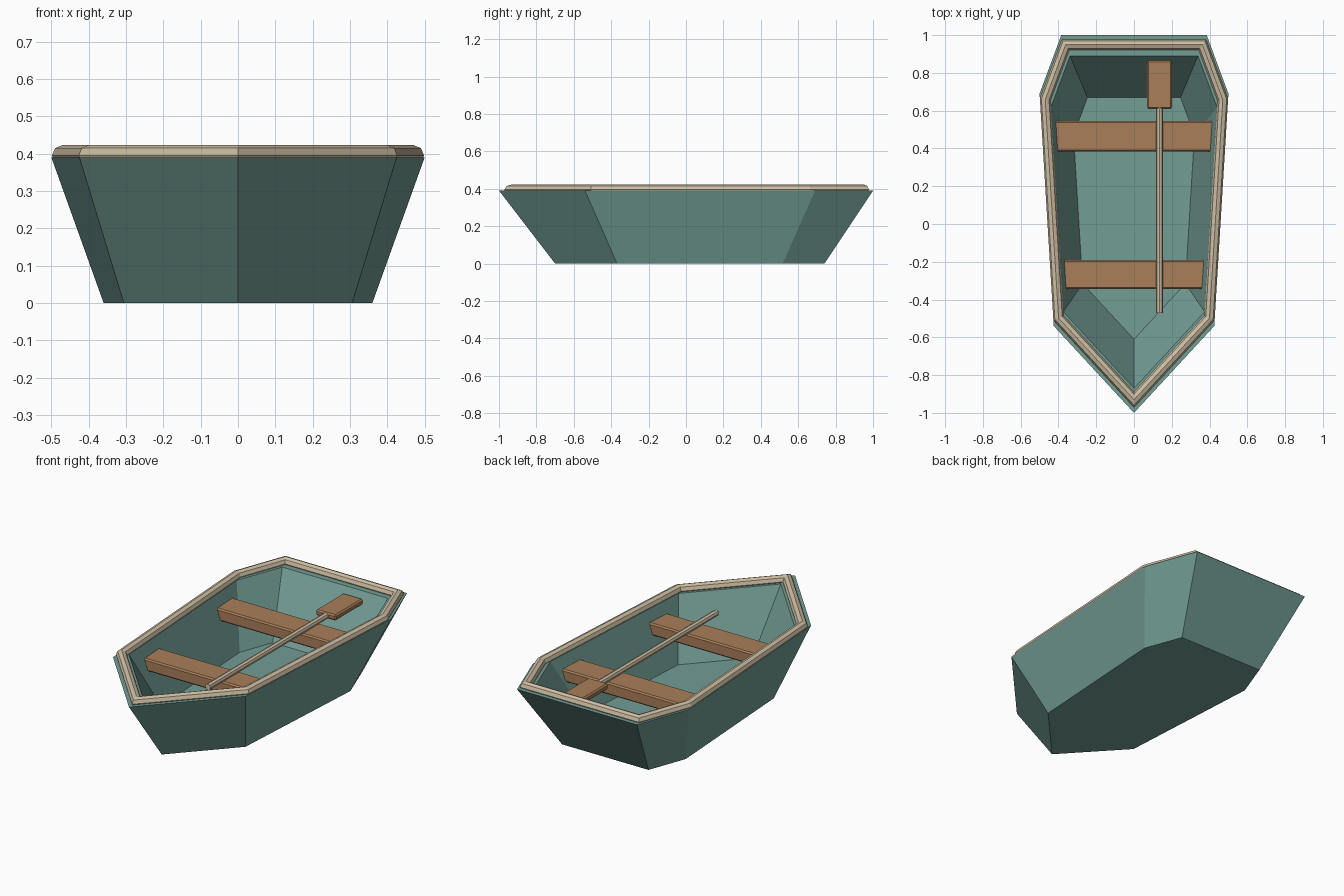
import bpy, bmesh, math
from mathutils import Vector

if "Cube" in bpy.data.objects:
    bpy.data.objects.remove(bpy.data.objects["Cube"])


def material(name, rgb):
    m = bpy.data.materials.new(name)
    m.diffuse_color = (*rgb, 1)
    m.use_nodes = True
    m.node_tree.nodes["Principled BSDF"].inputs["Base Color"].default_value = m.diffuse_color
    return m


PAINT = material("teal_paint", (0.17, 0.34, 0.30))
TRIM = material("cream_trim", (0.62, 0.52, 0.37))
WOOD = material("brown_wood", (0.40, 0.21, 0.10))


def finish(name, bm, mat):
    bmesh.ops.recalc_face_normals(bm, faces=bm.faces)
    me = bpy.data.meshes.new(name)
    bm.to_mesh(me)
    bm.free()
    me.materials.append(mat)
    ob = bpy.data.objects.new(name, me)
    bpy.context.collection.objects.link(ob)
    return ob


def bridge(bm, a, b):
    n = len(a)
    for i in range(n):
        bm.faces.new((a[i], a[(i + 1) % n], b[(i + 1) % n], b[i]))


def box(name, lo, hi, mat, bevel):
    bm = bmesh.new()
    bmesh.ops.create_cube(bm, size=1)
    for v in bm.verts:
        v.co = [l + (h - l) * (c + 0.5) for l, h, c in zip(lo, hi, v.co)]
    bmesh.ops.bevel(bm, geom=bm.edges[:], offset=bevel, segments=1, affect='EDGES')
    return finish(name, bm, mat)


# Plan outline of the boat: right half, mirrored to the left
half = [(0.425, -0.54), (0.5, 0.69), (0.385, 1.0)]
plan = [(0, -1)] + half + [(-x, y) for x, y in reversed(half)]


def outline(scale, shift):
    return [Vector((x * scale, y * scale + shift, 0)) for x, y in plan]


# Hull: outer bottom, outer top, inner top, inner floor
bm = bmesh.new()
rings = [[bm.verts.new(p + Vector((0, 0, z))) for p in outline(s, d)]
         for s, d, z in [(0.72, 0.02, 0), (1, 0, 0.39), (0.88, 0.01, 0.39), (0.64, 0.03, 0.06)]]
for a, b in zip(rings, rings[1:]):
    bridge(bm, a, b)
bm.faces.new(rings[0])
bm.faces.new(rings[-1])
finish("hull", bm, PAINT)

# Gunwale rail: octagonal section swept round the outline with mitred corners
bm = bmesh.new()
path = outline(0.94, 0.01)
n = len(path)
sections = []
for i, p in enumerate(path):
    d0 = (p - path[i - 1]).normalized()
    d1 = (path[(i + 1) % n] - p).normalized()
    n0, n1 = (Vector((d.y, -d.x, 0)) for d in (d0, d1))
    mitre = (n0 + n1) / (1 + n0.dot(n1))
    sections.append([bm.verts.new(p + mitre * 0.028 * math.cos(k * math.pi / 4)
                     + Vector((0, 0, 0.395 + 0.028 * math.sin(k * math.pi / 4))))
                     for k in range(8)])
for i in range(n):
    bridge(bm, sections[i], sections[(i + 1) % n])
finish("gunwale_rail", bm, TRIM)

# Seats, their ends let into the hull sides
for name, hx, y0, y1 in [("rear_seat", 0.42, 0.385, 0.545), ("front_seat", 0.38, -0.345, -0.19)]:
    box(name, (-hx, y0, 0.255), (hx, y1, 0.325), WOOD, 0.008)

# Oar lying across the seats
bm = bmesh.new()
bmesh.ops.create_cone(bm, cap_ends=True, segments=8, radius1=0.018, radius2=0.018, depth=1.12)
shaft = finish("oar_shaft", bm, TRIM)
shaft.rotation_euler = (math.pi / 2, 0, 0)
shaft.location = (0.135, 0.09, 0.34)
box("oar_blade", (0.07, 0.61, 0.326), (0.2, 0.865, 0.36), WOOD, 0.008)
